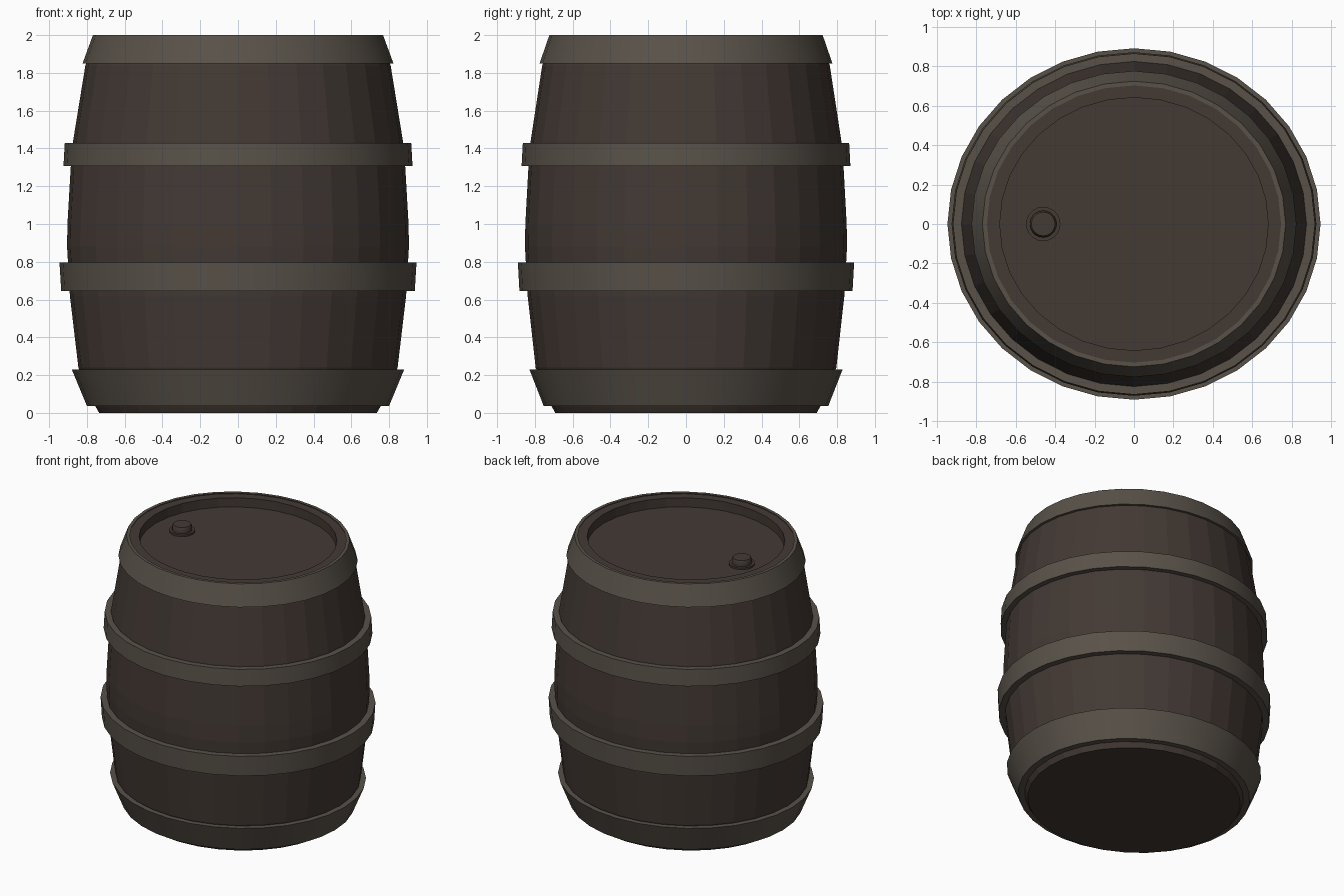
import bpy, bmesh, math

if "Cube" in bpy.data.objects:
    bpy.data.objects.remove(bpy.data.objects["Cube"])

SIDES = 32
SQUASH = 0.942  # the barrel is slightly narrower front to back


def material(name, color):
    m = bpy.data.materials.new(name)
    m.diffuse_color = (*color, 1)
    m.use_nodes = True
    m.node_tree.nodes["Principled BSDF"].inputs["Base Color"].default_value = m.diffuse_color
    return m


wood = material("dark_wood", (0.056, 0.041, 0.034))
iron = material("iron", (0.098, 0.083, 0.066))


def lathe(name, profile, mat, sides=SIDES, squash=SQUASH, closed=False,
          caps=(), cx=0.0, smooth=False):
    """Spin a list of (radius, z) points around z; caps lists rings to fill."""
    bm = bmesh.new()
    rings = []
    for r, z in profile:
        rings.append([bm.verts.new((cx + r * math.cos(2 * math.pi * i / sides),
                                    r * squash * math.sin(2 * math.pi * i / sides), z))
                      for i in range(sides)])
    pairs = list(zip(rings, rings[1:]))
    if closed:
        pairs.append((rings[-1], rings[0]))
    for a, b in pairs:
        for i in range(sides):
            j = (i + 1) % sides
            bm.faces.new((a[i], a[j], b[j], b[i]))
    for k in caps:
        bm.faces.new(rings[k])
    bmesh.ops.recalc_face_normals(bm, faces=bm.faces)
    me = bpy.data.meshes.new(name)
    bm.to_mesh(me)
    bm.free()
    me.materials.append(mat)
    ob = bpy.data.objects.new(name, me)
    bpy.context.collection.objects.link(ob)
    if smooth:
        bpy.ops.object.select_all(action='DESELECT')
        ob.select_set(True)
        bpy.context.view_layer.objects.active = ob
        bpy.ops.object.shade_smooth_by_angle(angle=math.radians(30))
    return ob


# Bulging staves, flat rim and recessed lid
lathe("barrel_body", [(0.735, 0.0), (0.755, 0.035), (0.845, 0.24), (0.89, 0.62),
                      (0.905, 0.88), (0.903, 1.0), (0.885, 1.31), (0.873, 1.44),
                      (0.808, 1.84), (0.75, 1.993), (0.68, 1.993), (0.68, 1.925)],
      wood, caps=(0, -1))

# Iron hoops: bottom z, outer radius, inner radius, then the same for the top
hoops = {
    "bottom_hoop": (0.037, 0.80, 0.745, 0.23, 0.88, 0.83),
    "lower_hoop": (0.645, 0.936, 0.88, 0.795, 0.945, 0.89),
    "upper_hoop": (1.307, 0.924, 0.875, 1.43, 0.917, 0.865),
    "top_hoop": (1.85, 0.823, 0.79, 2.0, 0.768, 0.745),
}
for name, (z0, o0, i0, z1, o1, i1) in hoops.items():
    lathe(name, [(i0, z0), (o0, z0), (o1, z1), (i1, z1)], iron, closed=True, smooth=True)

# Bung in the lid: low collar with a stub
lathe("bung", [(0.087, 1.92), (0.087, 1.938), (0.068, 1.938), (0.068, 1.965), (0.06, 1.98)],
      wood, sides=20, squash=1.0, caps=(0, -1), cx=-0.46, smooth=True)
